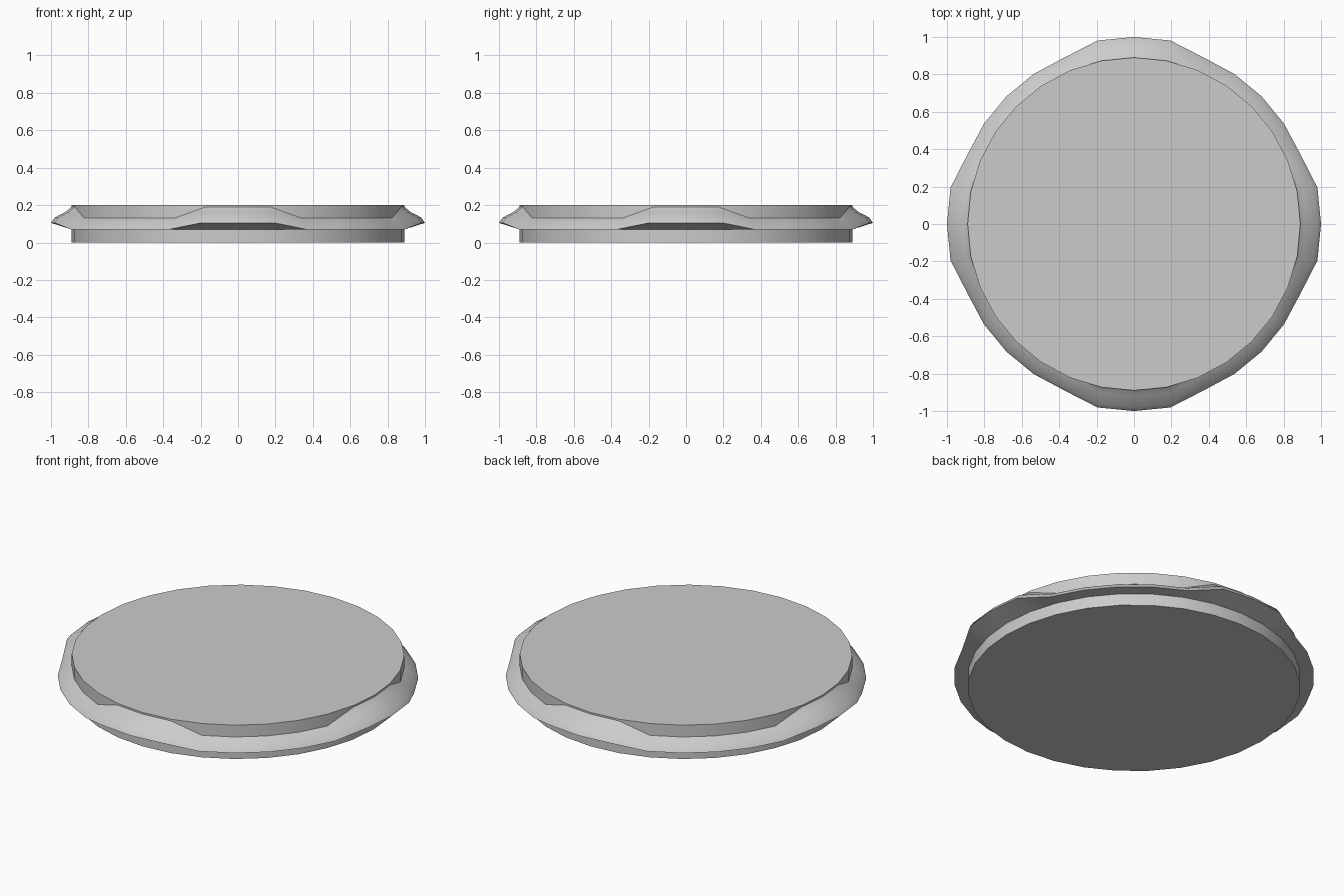
import bpy, bmesh
from math import sin, cos, pi, radians

if "Cube" in bpy.data.objects:
    bpy.data.objects.remove(bpy.data.objects["Cube"])

SIDES = 32
DISC_R, HEIGHT = 0.89, 0.20

# Rim cross-sections (radius, height): plain rim, and the raised grip on each axis
PLAIN = [(0.89, 0.07), (0.965, 0.07), (0.945, 0.098), (0.89, 0.13), (0.89, 0.13)]
RAISED = [(0.89, 0.07), (1.0, 0.105), (0.98, 0.133), (0.92, 0.165), (0.89, 0.19)]


def section(i):
    """Full outline of the lid at step i, from bottom edge to top edge."""
    rim = RAISED if i % 8 in (0, 1, 7) else PLAIN
    return [(DISC_R, 0.0)] + rim + [(DISC_R, HEIGHT)]


bm = bmesh.new()
columns = []
for i in range(SIDES):
    a = 2 * pi * i / SIDES
    columns.append([bm.verts.new((r * cos(a), r * sin(a), z)) for r, z in section(i)])

# Disc wall with rim
for i in range(SIDES):
    c, n = columns[i], columns[(i + 1) % SIDES]
    for j in range(len(c) - 1):
        bm.faces.new((c[j], n[j], n[j + 1], c[j + 1]))

# Top and bottom faces
bm.faces.new([c[-1] for c in columns])
bm.faces.new([c[0] for c in reversed(columns)])

bmesh.ops.remove_doubles(bm, verts=bm.verts, dist=0.0005)
bmesh.ops.recalc_face_normals(bm, faces=bm.faces)

mesh = bpy.data.meshes.new("round_lid")
bm.to_mesh(mesh)
bm.free()
lid = bpy.data.objects.new("round_lid", mesh)
bpy.context.collection.objects.link(lid)

# Smooth the curved walls, keep the rim edges sharp
bpy.context.view_layer.objects.active = lid
lid.select_set(True)
bpy.ops.object.shade_smooth_by_angle(angle=radians(30))
